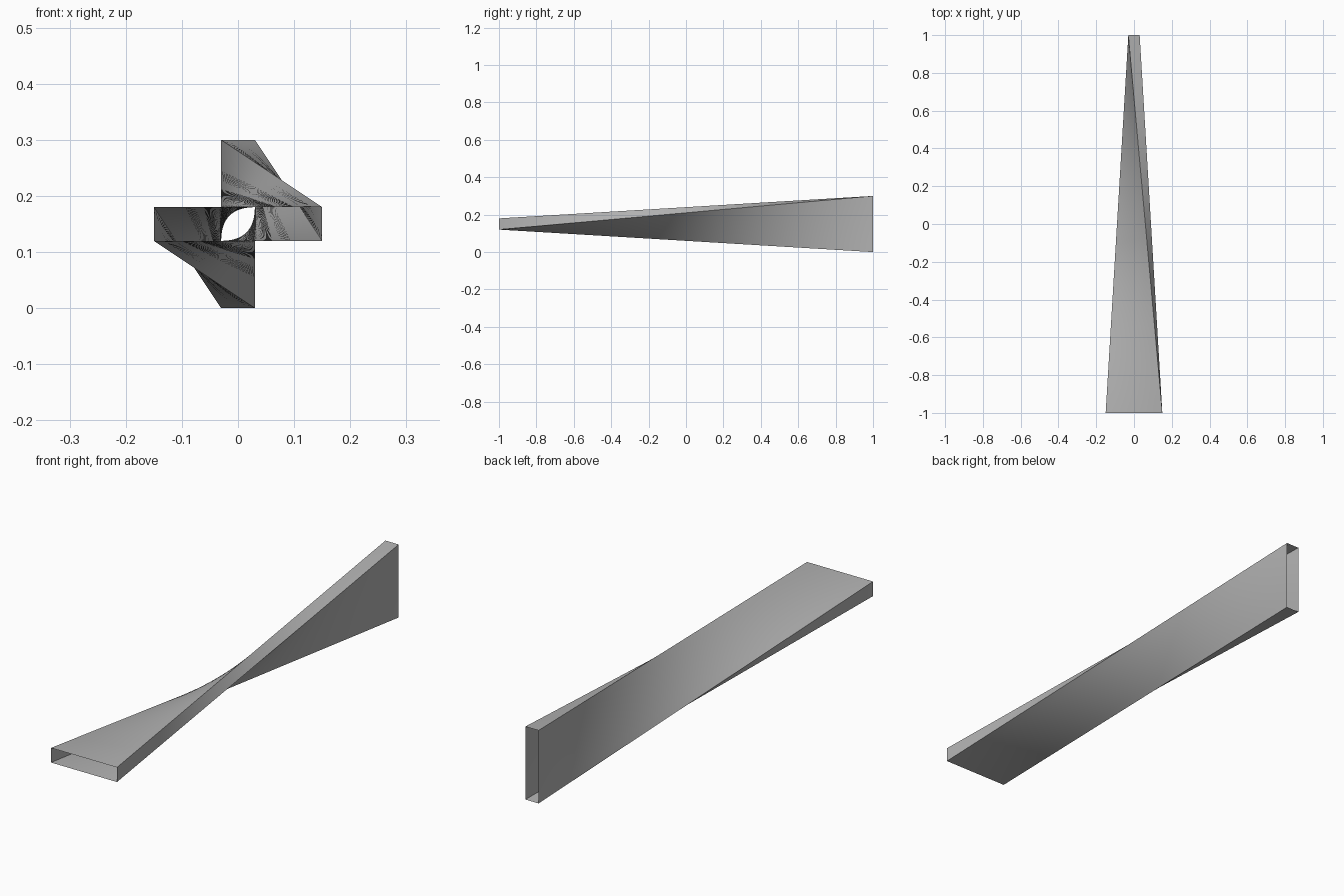
import bpy, bmesh
from mathutils import Vector

if "Cube" in bpy.data.objects:
    bpy.data.objects.remove(bpy.data.objects["Cube"])

ROWS = 96                      # steps along the length
CENTRE_Z = 0.15
LONG, SHORT = 0.15, 0.03       # half sizes of the rectangular mouths

# Flat mouth at the front, upright mouth at the back (quarter turn)
front = [Vector((x, -1, CENTRE_Z + z)) for x, z in
         ((LONG, -SHORT), (LONG, SHORT), (-LONG, SHORT), (-LONG, -SHORT))]
back = [Vector((x, 1, CENTRE_Z + z)) for x, z in
        ((SHORT, LONG), (-SHORT, LONG), (-SHORT, -LONG), (SHORT, -LONG))]


def ring(corners):
    """Points round a mouth, with extra points on the wide sides."""
    points = []
    for i, steps in enumerate((2, 8, 2, 8)):
        a, b = corners[i], corners[(i + 1) % 4]
        points += [a.lerp(b, s / steps) for s in range(steps)]
    return points


# Twisted open tube: straight rulings from mouth to mouth
bm = bmesh.new()
pairs = list(zip(ring(front), ring(back)))
rows = [[bm.verts.new(a.lerp(b, r / ROWS)) for a, b in pairs]
        for r in range(ROWS + 1)]
n = len(pairs)
for lower, upper in zip(rows, rows[1:]):
    for i in range(n):
        j = (i + 1) % n
        bm.faces.new((lower[i], upper[i], upper[j], lower[j]))

mesh = bpy.data.meshes.new("twisted_tube")
bm.to_mesh(mesh)
bm.free()
tube = bpy.data.objects.new("twisted_tube", mesh)
bpy.context.collection.objects.link(tube)

# Plain grey colour
grey = bpy.data.materials.new("grey")
grey.diffuse_color = (0.45, 0.45, 0.45, 1)
grey.use_nodes = True
grey.node_tree.nodes["Principled BSDF"].inputs["Base Color"].default_value = grey.diffuse_color
mesh.materials.append(grey)

# Smooth sides with sharp long edges
bpy.context.view_layer.objects.active = tube
tube.select_set(True)
bpy.ops.object.shade_smooth_by_angle(angle=0.6)
